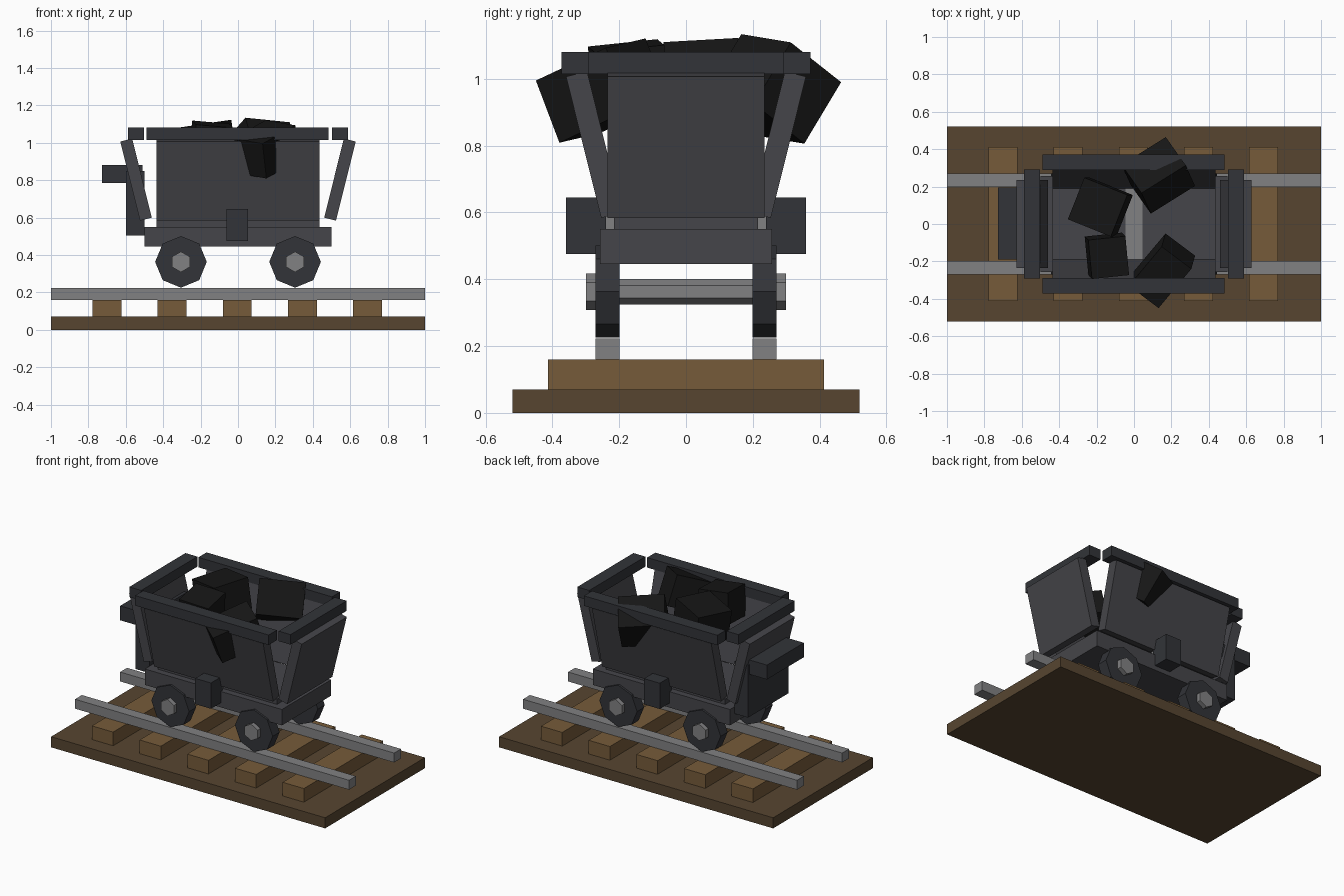
import bpy
from math import radians, pi

if "Cube" in bpy.data.objects:
    bpy.data.objects.remove(bpy.data.objects["Cube"])


def material(name, rgb):
    m = bpy.data.materials.new(name)
    m.diffuse_color = (*rgb, 1)
    m.use_nodes = True
    m.node_tree.nodes["Principled BSDF"].inputs["Base Color"].default_value = m.diffuse_color
    return m


IRON = material("dark_iron", (0.032, 0.034, 0.04))
PLATE = material("plate_iron", (0.06, 0.06, 0.068))
STEEL = material("bare_steel", (0.22, 0.22, 0.225))
WOOD = material("sleeper_wood", (0.18, 0.105, 0.042))
EARTH = material("dark_wood", (0.095, 0.06, 0.03))
COAL = material("coal", (0.008, 0.008, 0.008))


def finish(name, mat):
    ob = bpy.context.object
    ob.name = name
    ob.data.materials.append(mat)
    return ob


def block(name, loc, size, mat, rot=(0, 0, 0)):
    bpy.ops.mesh.primitive_cube_add(size=1, location=loc,
                                    rotation=[radians(a) for a in rot])
    ob = finish(name, mat)
    ob.scale = size
    return ob


def span(name, x, y, z, mat):
    """Upright block given as (min, max) on each axis."""
    return block(name, [(a + b) / 2 for a, b in (x, y, z)],
                 [b - a for a, b in (x, y, z)], mat)


def round_bar(name, loc, radius, length, sides, mat):
    """Cylinder lying along y, with a corner pointing up."""
    bpy.ops.mesh.primitive_cylinder_add(vertices=sides, radius=radius, depth=length,
                                        location=loc, rotation=(pi / 2, 0, 0))
    return finish(name, mat)


# Track bed, sleepers
span("track_bed", (-1, 1), (-0.52, 0.52), (0, 0.07), EARTH)
for i in range(5):
    block("sleeper", (-0.7 + i * 0.348, 0, 0.115), (0.155, 0.825, 0.09), WOOD)

# Undercarriage and tub floor
span("chassis", (-0.5, 0.5), (-0.257, 0.257), (0.445, 0.55), PLATE)
span("tub_floor", (-0.435, 0.435), (-0.215, 0.215), (0.55, 0.585), PLATE)
span("floor_crossbar", (-0.045, 0.045), (-0.245, 0.245), (0.55, 0.59), STEEL)
for x in (-0.305, 0.305):
    round_bar("axle", (x, 0, 0.363), 0.038, 0.42, 6, STEEL)

# Parts mirrored across the track
for s in (-1, 1):
    block("rail", (0, s * 0.235, 0.191), (2, 0.072, 0.062), STEEL)
    for x in (-0.305, 0.305):
        round_bar("wheel", (x, s * 0.235, 0.363), 0.138, 0.072, 8, IRON)
        round_bar("wheel_hub", (x, s * 0.275, 0.363), 0.055, 0.05, 6, STEEL)
    block("side_bracket", (-0.003, s * 0.3, 0.56), (0.115, 0.12, 0.17), IRON)
    block("tub_side", (0, s * 0.275, 0.803), (0.87, 0.065, 0.436), PLATE, (-s * 14, 0, 0))
    block("side_rim", (-0.003, s * 0.33, 1.048), (0.975, 0.085, 0.066), IRON)
    block("tub_end", (s * 0.545, 0, 0.803), (0.065, 0.47, 0.436), PLATE, (0, s * 14, 0))
    block("end_rim", (s * 0.545, 0, 1.048), (0.087, 0.585, 0.066), IRON)

# Rear coupling post and push handle
span("push_post", (-0.6, -0.5), (-0.21, 0.21), (0.505, 0.85), IRON)
span("push_handle", (-0.727, -0.51), (-0.19, 0.195), (0.785, 0.88), IRON)

# Coal lumps: position, size, tilt
for loc, size, rot in (
    ((0.13, 0.26, 0.97), (0.28, 0.22, 0.22), (-33, 5, 32)),
    ((-0.18, 0.09, 1.0), (0.25, 0.24, 0.2), (3, -8, -22)),
    ((-0.145, -0.17, 1.0), (0.2, 0.21, 0.2), (6, 5, 6)),
    ((0.15, -0.25, 0.965), (0.2, 0.29, 0.2), (20, 8, -37)),
):
    block("coal_lump", loc, size, COAL, rot)
